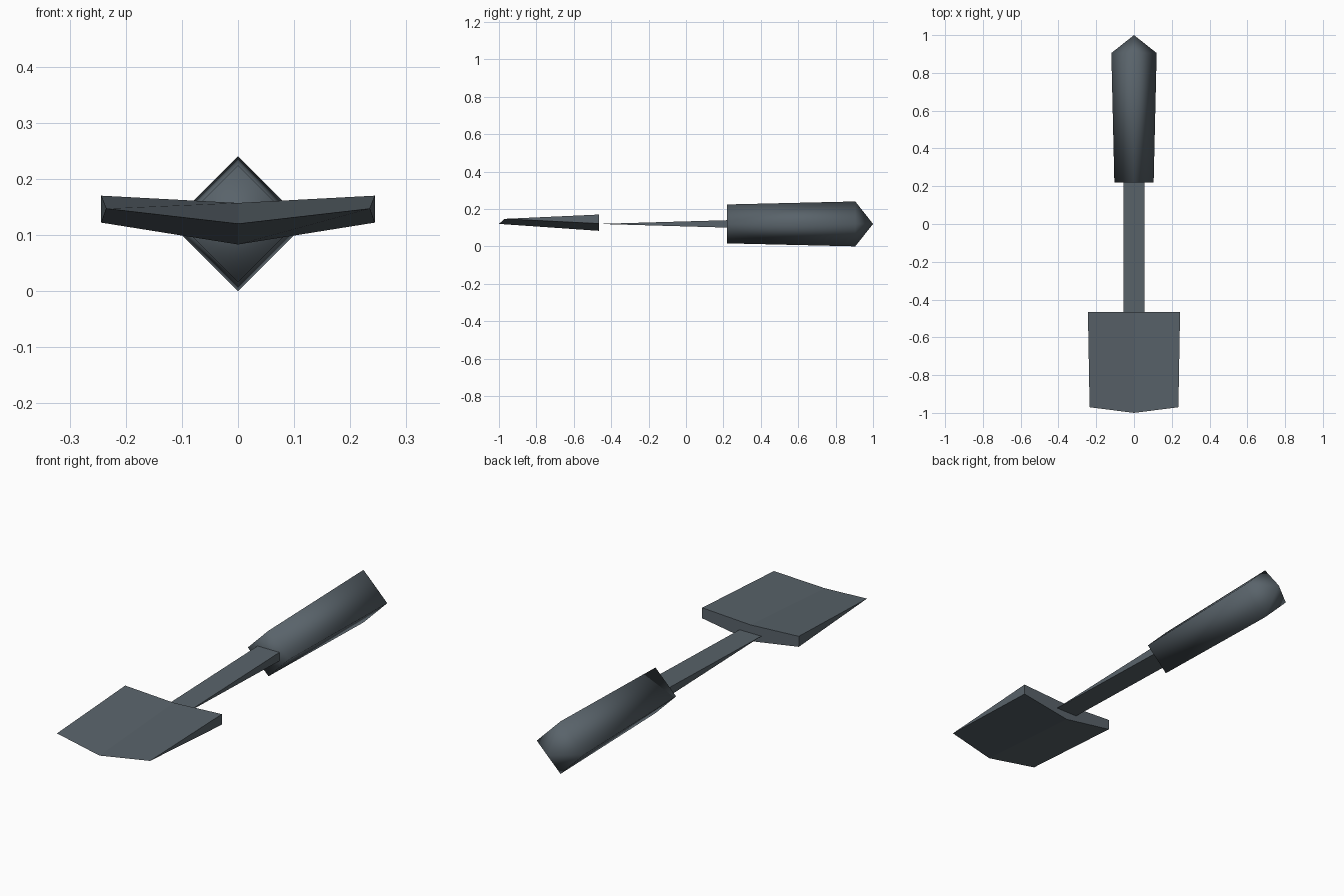
import bpy, bmesh

cube = bpy.data.objects.get("Cube")
if cube:
    bpy.data.objects.remove(cube, do_unlink=True)

# One dark steel colour for the whole tool
steel = bpy.data.materials.new("dark_blue_grey")
steel.use_nodes = True
COLOUR = (0.10, 0.125, 0.145, 1)
steel.diffuse_color = COLOUR
steel.node_tree.nodes["Principled BSDF"].inputs["Base Color"].default_value = COLOUR

MID = 0.12  # height of the tool's long axis


def loft(name, rings, smooth=False):
    """Skin rings of equal point count, cap both ends and weld collapsed edges."""
    bm = bmesh.new()
    loops = [[bm.verts.new(p) for p in ring] for ring in rings]
    n = len(loops[0])
    for a, b in zip(loops, loops[1:]):
        for i in range(n):
            j = (i + 1) % n
            bm.faces.new((a[i], a[j], b[j], b[i]))
    bm.faces.new(loops[0])
    bm.faces.new(loops[-1])
    bmesh.ops.remove_doubles(bm, verts=bm.verts, dist=0.0005)
    bmesh.ops.dissolve_degenerate(bm, edges=bm.edges, dist=0.0005)
    bmesh.ops.recalc_face_normals(bm, faces=bm.faces)
    for f in bm.faces:
        f.smooth = smooth
    mesh = bpy.data.meshes.new(name)
    bm.to_mesh(mesh)
    bm.free()
    mesh.materials.append(steel)
    obj = bpy.data.objects.new(name, mesh)
    bpy.context.collection.objects.link(obj)
    return obj


def diamond(y, r):
    return [(r, y, MID), (0, y, MID + r), (-r, y, MID), (0, y, MID - r)]


def slab(y, half_width, half_height):
    return [(sx * half_width, y, MID + sz * half_height)
            for sx, sz in ((1, -1), (1, 1), (-1, 1), (-1, -1))]


# Handle: square grip turned on its corner, ending in a point
loft("handle", [diamond(0.22, 0.104), diamond(0.905, 0.12), diamond(1.0, 0)], smooth=True)

# Shaft: flat bar thinning to an edge at the blade
loft("shaft", [slab(-0.47, 0.055, 0), slab(0.23, 0.055, 0.02)])

# Blade: shallow V wedge, lofted from side to side as triangles
right_side = [(-0.235, -0.97, 0.147), (-0.244, -0.465, 0.17), (-0.244, -0.465, 0.122)]
centre = [(0, -1.0, 0.12), (0, -0.465, 0.157), (0, -0.465, 0.083)]
left_side = [(-x, y, z) for x, y, z in right_side]
loft("blade", [right_side, centre, left_side])
